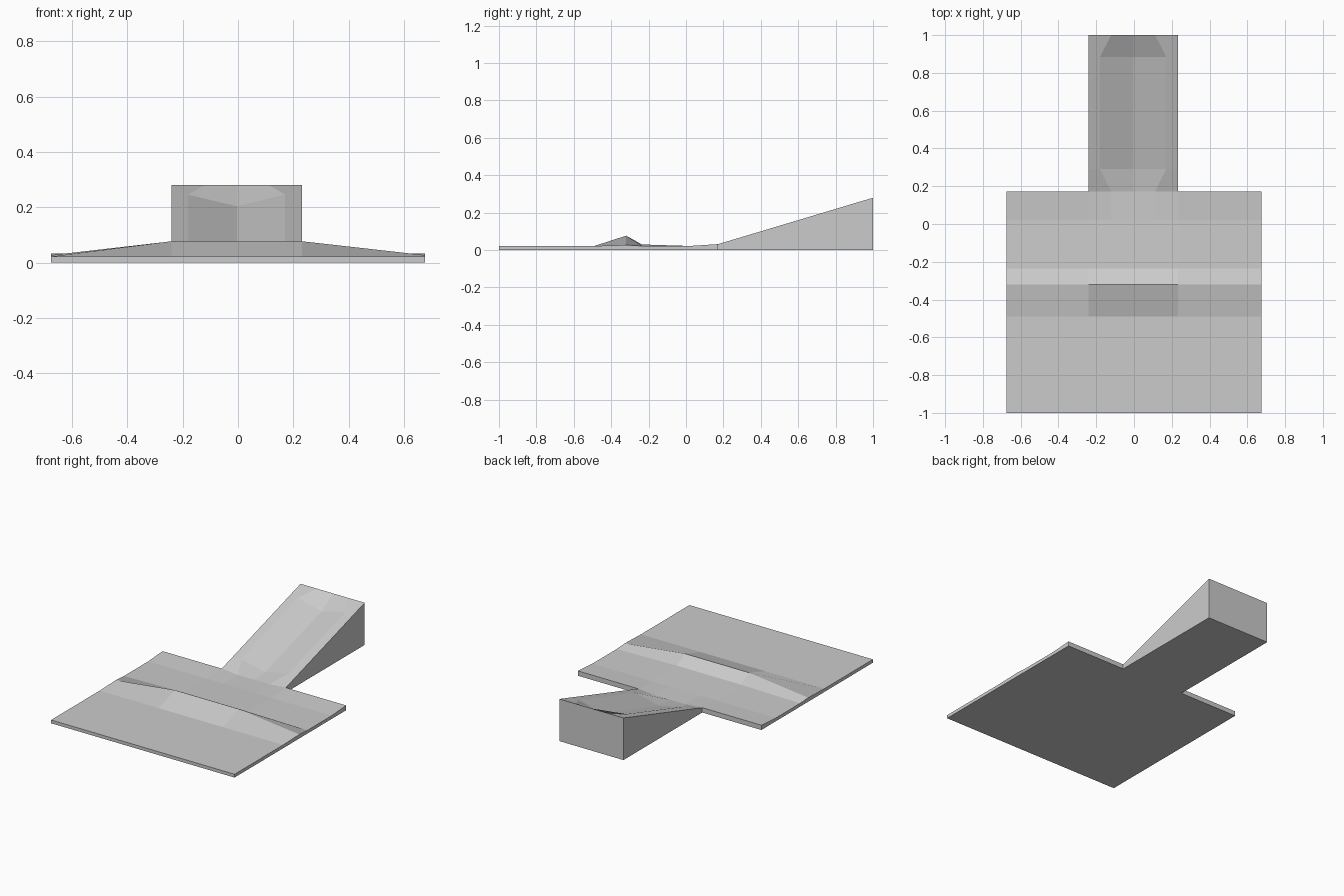
import bpy, bmesh

if "Cube" in bpy.data.objects:
    bpy.data.objects.remove(bpy.data.objects["Cube"])


def slab(name, rows, open_wall):
    """Solid standing on z=0. rows: (y, xs, zs) from front to back.
    open_wall(a, b) says which perimeter segments are left open."""
    bm = bmesh.new()
    top = [[bm.verts.new((x, y, z)) for x, z in zip(xs, zs)] for y, xs, zs in rows]
    low = [[bm.verts.new((x, y, 0)) for x in xs] for y, xs, zs in rows]
    n, m = len(rows), len(rows[0][1])
    for j in range(n - 1):
        for i in range(m - 1):
            for g in (top, low):
                bm.faces.new((g[j][i], g[j][i + 1], g[j + 1][i + 1], g[j + 1][i]))
    # side walls around the perimeter
    ring = ([(0, i) for i in range(m)] + [(j, m - 1) for j in range(1, n)]
            + [(n - 1, i) for i in range(m - 2, -1, -1)]
            + [(j, 0) for j in range(n - 2, 0, -1)])
    for a, b in zip(ring, ring[1:] + ring[:1]):
        if not open_wall(a, b):
            bm.faces.new((low[a[0]][a[1]], low[b[0]][b[1]],
                          top[b[0]][b[1]], top[a[0]][a[1]]))
    bmesh.ops.recalc_face_normals(bm, faces=bm.faces)
    if sum(f.normal.z * f.calc_area() for f in bm.faces
           if f.calc_center_median().z < 1e-5) > 0:
        bmesh.ops.reverse_faces(bm, faces=bm.faces)
    me = bpy.data.meshes.new(name)
    bm.to_mesh(me)
    bm.free()
    ob = bpy.data.objects.new(name, me)
    bpy.context.collection.objects.link(ob)
    return ob


BASE, JOIN, RIM = 0.022, 0.172, 0.032
wide = [-0.24, -0.12, -0.004, 0.112, 0.232]
groove = [-0.24, -0.18, -0.004, 0.17, 0.232]

# landing plate with the jump bump across it
px = [-0.675] + wide + [0.675]


def row(y, edge, mid):
    return (y, px, [edge] + [mid] * 5 + [edge])


plate = [
    row(-1.0, BASE, BASE),
    row(-0.49, BASE, BASE),
    row(-0.32, 0.027, 0.077),
    row(-0.235, BASE, 0.03),
    row(0.02, BASE, BASE),
    (JOIN, px, [RIM, RIM, BASE, BASE, BASE, RIM, RIM]),
]
last = len(plate) - 1
slab("landing_plate", plate,
     lambda a, b: a[0] == b[0] == last and 1 <= a[1] <= 5 and 1 <= b[1] <= 5)


# sloping run-in ramp with a shallow V groove
def slope(y):
    return RIM + (0.28 - RIM) * (y - JOIN) / (1 - JOIN)


def groove_row(y, depth):
    s = slope(y)
    return (y, groove, [s, s, s - depth, s, s])


ramp = [
    (JOIN, wide, [RIM, BASE, BASE, BASE, RIM]),
    groove_row(0.29, 0.04),
    groove_row(0.885, 0.042),
    (1.0, wide, [0.28] * 5),
]
slab("run_in_ramp", ramp, lambda a, b: a[0] == b[0] == 0)
